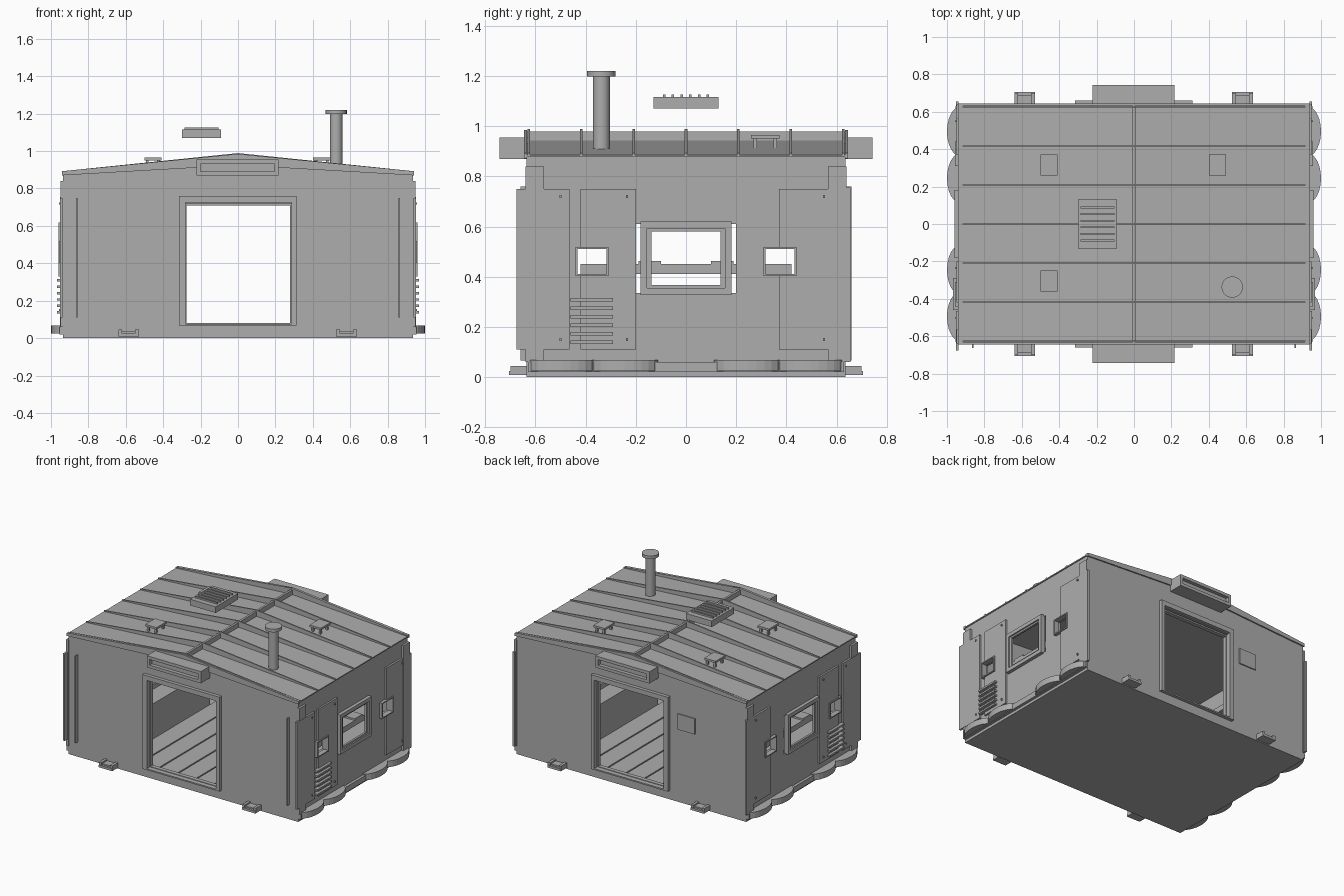
import bpy, bmesh, math
from mathutils import Matrix

if "Cube" in bpy.data.objects:
    bpy.data.objects.remove(bpy.data.objects["Cube"])

GREY = 0.42
mat = bpy.data.materials.new("plain grey")
mat.use_nodes = True
mat.diffuse_color = (GREY, GREY, GREY, 1)
mat.node_tree.nodes["Principled BSDF"].inputs["Base Color"].default_value = (GREY, GREY, GREY, 1)


def finish(name, bm):
    bmesh.ops.recalc_face_normals(bm, faces=bm.faces)
    me = bpy.data.meshes.new(name)
    bm.to_mesh(me)
    bm.free()
    me.materials.append(mat)
    ob = bpy.data.objects.new(name, me)
    bpy.context.collection.objects.link(ob)
    return ob


def add_box(bm, x, y, z):
    c = [(a + b) / 2 for a, b in (x, y, z)]
    s = [abs(b - a) for a, b in (x, y, z)]
    bmesh.ops.create_cube(bm, size=1, matrix=Matrix.Translation(c) @ Matrix.Diagonal((*s, 1)))


def boxes(name, *specs):
    bm = bmesh.new()
    for s in specs:
        add_box(bm, *s)
    return finish(name, bm)


def prism(name, profile, y0, y1):
    """Extrude an x-z profile along y."""
    bm = bmesh.new()
    f = bm.faces.new([bm.verts.new((x, y0, z)) for x, z in profile])
    ext = bmesh.ops.extrude_face_region(bm, geom=[f])["geom"]
    bmesh.ops.translate(bm, vec=(0, y1 - y0, 0),
                        verts=[v for v in ext if isinstance(v, bmesh.types.BMVert)])
    return finish(name, bm)


def ring(a, b, t, d, axis):
    """Four bars round an opening a x b, of width t and depth range d."""
    bars = [((a[0] - t, a[0]), (b[0] - t, b[1] + t)), ((a[1], a[1] + t), (b[0] - t, b[1] + t)),
            (a, (b[0] - t, b[0])), (a, (b[1], b[1] + t))]
    return [(d, h, v) if axis == "x" else (h, d, v) for h, v in bars]


def flip(r, s):
    return tuple(sorted((r[0] * s, r[1] * s)))


def cut(target, cutter):
    m = target.modifiers.new("cut", "BOOLEAN")
    m.operation, m.solver, m.object = "DIFFERENCE", "EXACT", cutter
    cutter.hide_render = True
    bpy.context.view_layer.update()
    dg = bpy.context.evaluated_depsgraph_get()
    me = bpy.data.meshes.new_from_object(target.evaluated_get(dg))
    target.modifiers.clear()
    target.data = me
    bpy.data.objects.remove(cutter)


W, D = 0.935, 0.635
EAVE, RIDGE, SHEET = 0.88, 0.975, 0.944

# Hollow gabled shell with doorways and windows
walls = prism("walls", [(-W, 0), (W, 0), (W, EAVE), (0, SHEET - 0.006), (-W, EAVE)], -D, D)
i = W - 0.035
cut(walls, prism("room_cutter", [(-i, 0.065), (i, 0.065), (i, EAVE - 0.01),
                                 (0, SHEET - 0.02), (-i, EAVE - 0.01)], -D + 0.035, D - 0.035))
cut(walls, boxes("door_cutter", ((-0.28, 0.3), (-1, 1), (0.07, 0.72))))
cut(walls, boxes("window_cutter", ((-2, 2), (-0.2, 0.2), (0.335, 0.61))))
for y in (-0.375, 0.375):
    cut(walls, boxes("hatch_cutter", ((-2, 2), (y - 0.065, y + 0.065), (0.405, 0.515))))


# Sunken roof sheet, with fins and a ridge bar that rise above it
def chevron(e0, r0, e1, r1):
    w = 0.942
    return [(-w, e0), (0, r0), (w, e0), (w, e1), (0, r1), (-w, e1)]


prism("roof_sheet", chevron(EAVE - 0.003, SHEET - 0.008, EAVE + 0.005, SHEET), -0.64, 0.64)
boxes("ridge_bar", ((-0.008, 0.008), (-0.64, 0.64), (SHEET - 0.01, RIDGE + 0.003)))
for k in range(-3, 4):
    y = k * 0.209
    prism("roof_fin", chevron(EAVE, SHEET - 0.005, EAVE + 0.012, RIDGE + 0.014), y - 0.005, y + 0.005)
for y0, y1 in ((-0.645, -0.633), (0.633, 0.645)):
    prism("gable_edge", chevron(EAVE - 0.01, SHEET - 0.02, EAVE + 0.012, RIDGE + 0.01), y0, y1)

# Roof hatches on short legs
for x, y in ((-0.455, 0.315), (0.447, 0.315), (-0.455, -0.305)):
    legs = [((x + a - 0.007, x + a + 0.007), (y + b - 0.007, y + b + 0.007), (0.905, 0.955))
            for a in (-0.03, 0.03) for b in (-0.04, 0.04)]
    boxes("roof_hatch", ((x - 0.046, x + 0.046), (y - 0.057, y + 0.057), (0.95, 0.965)), *legs)

# Raised ventilator box with louvres
boxes("ventilator", ((-0.3, -0.09), (-0.13, 0.13), (1.07, 1.115)),
      *[((-0.285, -0.105), (y - 0.005, y + 0.005), (1.11, 1.126))
        for y in [k * 0.035 + 0.0175 for k in range(-3, 3)]])

# Chimney
for name, r, z0, z1 in (("chimney_pipe", 0.034, 0.9, 1.2), ("chimney_cap", 0.057, 1.197, 1.22)):
    bm = bmesh.new()
    bmesh.ops.create_cone(bm, cap_ends=True, segments=20, radius1=r, radius2=r, depth=z1 - z0,
                          matrix=Matrix.Translation((0.525, -0.337, (z0 + z1) / 2)))
    part = finish(name, bm)
    for p in part.data.polygons:
        p.use_smooth = abs(p.normal.z) < 0.5
    part.data.set_sharp_from_angle(angle=math.radians(40))

# Front and back: door frames, sign boxes, feet
for s in (-1, 1):
    d = flip((0.59, 0.66), s)
    boxes("door_frame", ((-0.315, -0.28), d, (0.066, 0.76)), ((0.285, 0.312), d, (0.066, 0.76)),
          ((-0.28, 0.285), d, (0.725, 0.76)), ((-0.28, 0.285), d, (0.066, 0.076)))
    boxes("door_inner_frame", *ring((-0.275, 0.278), (0.08, 0.71), 0.01, flip((0.595, 0.625), s), "y"))
    boxes("sign_box", *ring((-0.2, 0.195), (0.89, 0.932), 0.022, flip((0.63, 0.742), s), "y"),
          ((-0.205, 0.2), flip((0.64, 0.715), s), (0.885, 0.937)))
    for x in (-0.585, 0.58):
        boxes("foot", ((x - 0.055, x + 0.055), flip((0.62, 0.705), s), (0.008, 0.025)),
              ((x - 0.055, x - 0.035), flip((0.62, 0.7), s), (0.02, 0.045)),
              ((x + 0.035, x + 0.055), flip((0.62, 0.7), s), (0.02, 0.045)),
              ((x - 0.036, x + 0.036), flip((0.62, 0.69), s), (0.02, 0.035)))

# Both long ends, mirrored across x
for s in (-1, 1):
    def side(name, *specs):
        boxes(name, *[(flip(x, s), y, z) for x, y, z in specs])

    side("front_strip", ((0.857, 0.865), (-0.662, -0.63), (0.11, 0.75)))
    side("corner_post", ((0.93, 0.95), (-0.64, -0.565), (0.06, 0.84)),
         ((0.93, 0.95), (0.565, 0.64), (0.06, 0.84)))
    side("corner_plate", ((0.938, 0.952), (-0.675, -0.465), (0.11, 0.75)),
         ((0.938, 0.952), (0.63, 0.655), (0.06, 0.755)))
    side("window_frame", *ring((-0.155, 0.155), (0.355, 0.592), 0.027, (0.925, 0.96), "x"))
    side("window_sash", *ring((-0.137, 0.137), (0.368, 0.58), 0.02, (0.935, 0.95), "x"))
    for y0, y1 in ((-0.42, -0.2), (0.37, 0.57)):
        # Panel split round the small hatch opening
        h0 = -0.31 if y0 < 0 else 0.44
        side("wall_panel", ((0.93, 0.948), (y0, y1), (0.11, 0.405)),
             ((0.93, 0.948), (y0, y1), (0.515, 0.75)),
             ((0.93, 0.948), (h0, y1), (0.405, 0.515)))
    for y in (-0.375, 0.375):
        side("hatch_frame", *ring((y - 0.058, y + 0.058), (0.41, 0.51), 0.008, (0.92, 0.957), "x"))
    side("bolt", *[((0.945, 0.958), (y - 0.004, y + 0.004), (z - 0.006, z + 0.006))
                   for y in (-0.5, -0.235, 0.55) for z in (0.15, 0.72)])
    side("louvre", *[((0.94, 0.967), (-0.46, -0.29), (z, z + 0.013))
                     for z in [0.132 + k * 0.034 for k in range(6)]])

    # Scalloped skirt
    bm = bmesh.new()
    for y in (-0.495, -0.245, 0.245, 0.495):
        bmesh.ops.create_cone(bm, cap_ends=True, segments=24, radius1=1, radius2=1, depth=0.045,
                              matrix=Matrix.Translation((s * 0.925, y, 0.046))
                              @ Matrix.Diagonal((0.075, 0.135, 1, 1)))
    add_box(bm, flip((0.92, 0.955), s), (-0.63, 0.63), (0.02, 0.06))
    finish("scalloped_skirt", bm)

    # Interior bench with a table top above it
    side("bench", ((0.52, 0.9), (-0.42, 0.42), (0.065, 0.33)))
    side("table_top", ((0.55, 0.88), (-0.42, 0.42), (0.41, 0.45)),
         ((0.78, 0.88), (-0.19, -0.1), (0.44, 0.463)), ((0.78, 0.88), (0.1, 0.19), (0.44, 0.463)))

# Thin plate on the back wall
boxes("back_plate", ((-0.52, -0.38), (0.63, 0.643), (0.535, 0.65)))

# Floor boards
boxes("floor_boards", *[((k * 0.15 - 0.07, k * 0.15 + 0.07), (-0.59, 0.59), (0.06, 0.072))
                        for k in range(-3, 4)])
